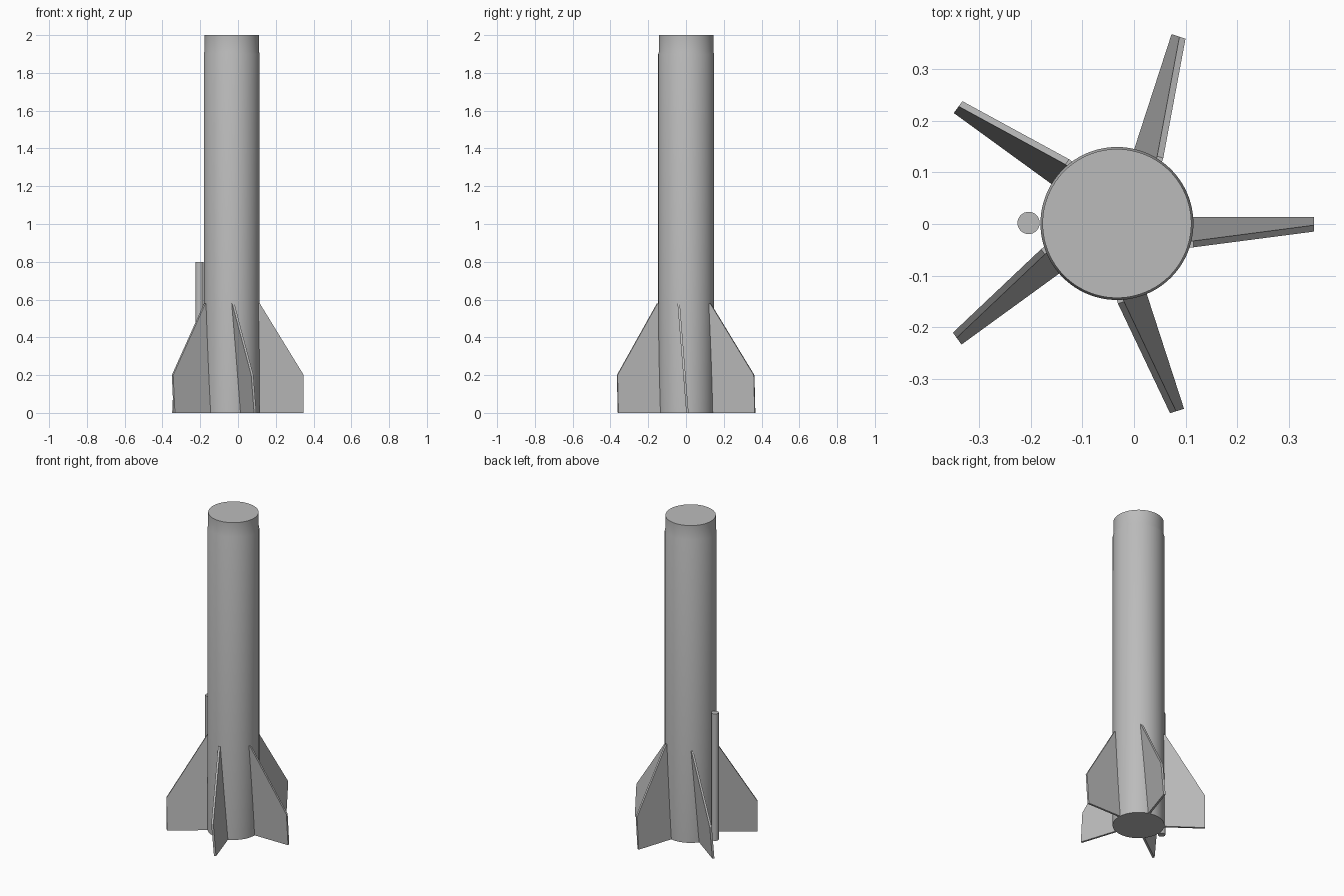
import bpy, bmesh, math
from mathutils import Matrix, Vector

if "Cube" in bpy.data.objects:
    bpy.data.objects.remove(bpy.data.objects["Cube"], do_unlink=True)

GREY = (0.5, 0.5, 0.5, 1.0)
grey = bpy.data.materials.new("plain grey")
grey.use_nodes = True
grey.diffuse_color = GREY
grey.node_tree.nodes["Principled BSDF"].inputs["Base Color"].default_value = GREY

AXIS = Vector((-0.033, 0.001, 0))   # centre line of the body tube


def add_object(name, bm, smooth=False):
    bmesh.ops.recalc_face_normals(bm, faces=bm.faces)
    mesh = bpy.data.meshes.new(name)
    bm.to_mesh(mesh)
    bm.free()
    mesh.materials.append(grey)
    obj = bpy.data.objects.new(name, mesh)
    bpy.context.collection.objects.link(obj)
    if smooth:
        bpy.ops.object.select_all(action='DESELECT')
        obj.select_set(True)
        bpy.context.view_layer.objects.active = obj
        bpy.ops.object.shade_smooth_by_angle(angle=math.radians(40))
    return obj


def turned(name, profile, centre, sides):
    """Capped solid of revolution from (radius, height) points."""
    bm = bmesh.new()
    rings = []
    for r, z in profile:
        rings.append([bm.verts.new(centre + Vector((r * math.cos(a), r * math.sin(a), z)))
                      for a in (math.tau * i / sides for i in range(sides))])
    for low, high in zip(rings, rings[1:]):
        for i in range(sides):
            j = (i + 1) % sides
            bm.faces.new((low[i], low[j], high[j], high[i]))
    bm.faces.new(rings[0][::-1])
    bm.faces.new(rings[-1])
    return add_object(name, bm, smooth=True)


def fin(name, angle):
    """Clipped plate, canted sideways as it rises, turned about the body."""
    outline = [(0.135, 0), (0.381, 0), (0.381, 0.2), (0.148, 0.58), (0.135, 0.58)]
    half = 0.0062
    bm = bmesh.new()
    face = bm.faces.new([bm.verts.new((x, 0.0065 - 0.08 * z - half, z)) for x, z in outline])
    grown = bmesh.ops.extrude_face_region(bm, geom=[face])
    verts = [g for g in grown["geom"] if isinstance(g, bmesh.types.BMVert)]
    bmesh.ops.translate(bm, verts=verts, vec=(0, 2 * half, 0))
    bmesh.ops.transform(bm, verts=bm.verts,
                        matrix=Matrix.Translation(AXIS) @ Matrix.Rotation(angle, 4, 'Z'))
    return add_object(name, bm)


# Body tube with a slightly narrower neck at the top
turned("body_tube", [(0.148, 0), (0.148, 1.9), (0.144, 1.912), (0.144, 2)], AXIS, 96)

# Launch guide rod beside the body
turned("guide_rod", [(0.0215, 0), (0.0215, 0.8)], Vector((-0.204, 0.002, 0)), 32)

# Five canted fins
for n in range(5):
    fin(f"fin_{n + 1}", math.tau * n / 5)
